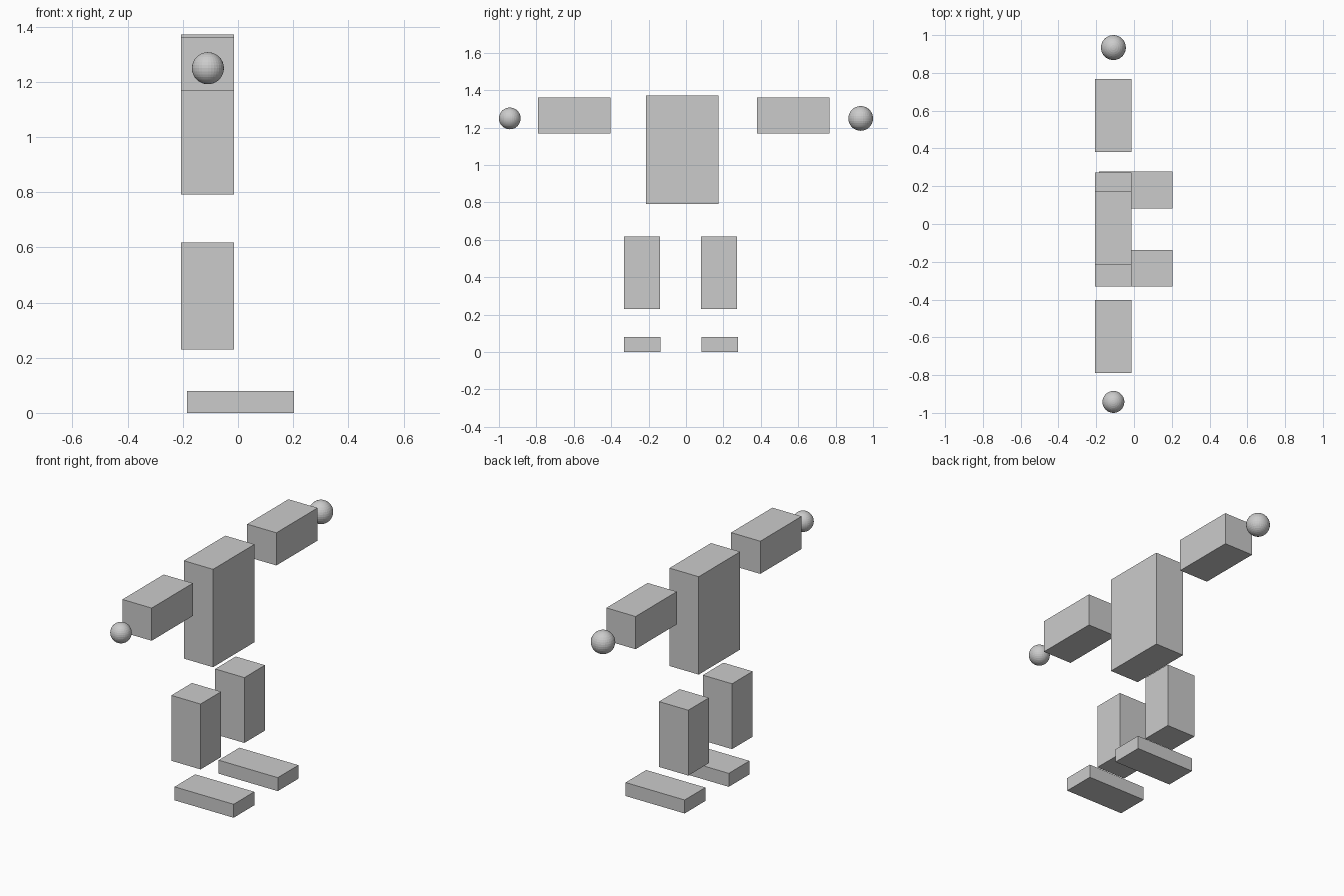
import bpy

if "Cube" in bpy.data.objects:
    bpy.data.objects.remove(bpy.data.objects["Cube"])

grey = bpy.data.materials.new("light_grey")
grey.diffuse_color = (0.6, 0.6, 0.6, 1)
grey.use_nodes = True
grey.node_tree.nodes["Principled BSDF"].inputs["Base Color"].default_value = grey.diffuse_color


def box(name, low, high):
    """Axis-aligned block between two corners."""
    centre = [(a + b) / 2 for a, b in zip(low, high)]
    bpy.ops.mesh.primitive_cube_add(size=1, location=centre)
    ob = bpy.context.object
    ob.name = name
    for v in ob.data.vertices:
        v.co = [c * (b - a) for c, a, b in zip(v.co, low, high)]
    ob.data.materials.append(grey)


def ball(name, y, radius):
    bpy.ops.mesh.primitive_uv_sphere_add(
        segments=32, ring_count=16, radius=radius, location=(-0.109, y, 1.249))
    ob = bpy.context.object
    ob.name = name
    ob.data.materials.append(grey)


X0, X1 = -0.206, -0.014  # shared depth of body, arms and legs

# Torso
box("torso", (X0, -0.214, 0.791), (X1, 0.175, 1.372))

# Arms, legs and feet on each side
for side, arm_y, leg_y, foot_y in (
        ("right", -0.79, -0.331, -0.331),
        ("left", 0.38, 0.08, 0.083)):
    box(side + "_arm", (X0, arm_y, 1.168), (X1, arm_y + 0.387, 1.362))
    box(side + "_leg", (X0, leg_y, 0.229), (X1, leg_y + 0.193, 0.617))
    box(side + "_foot", (-0.185, foot_y, 0.0), (0.203, foot_y + 0.194, 0.08))

# Hands
ball("right_hand", -0.942, 0.058)
ball("left_hand", 0.934, 0.066)
